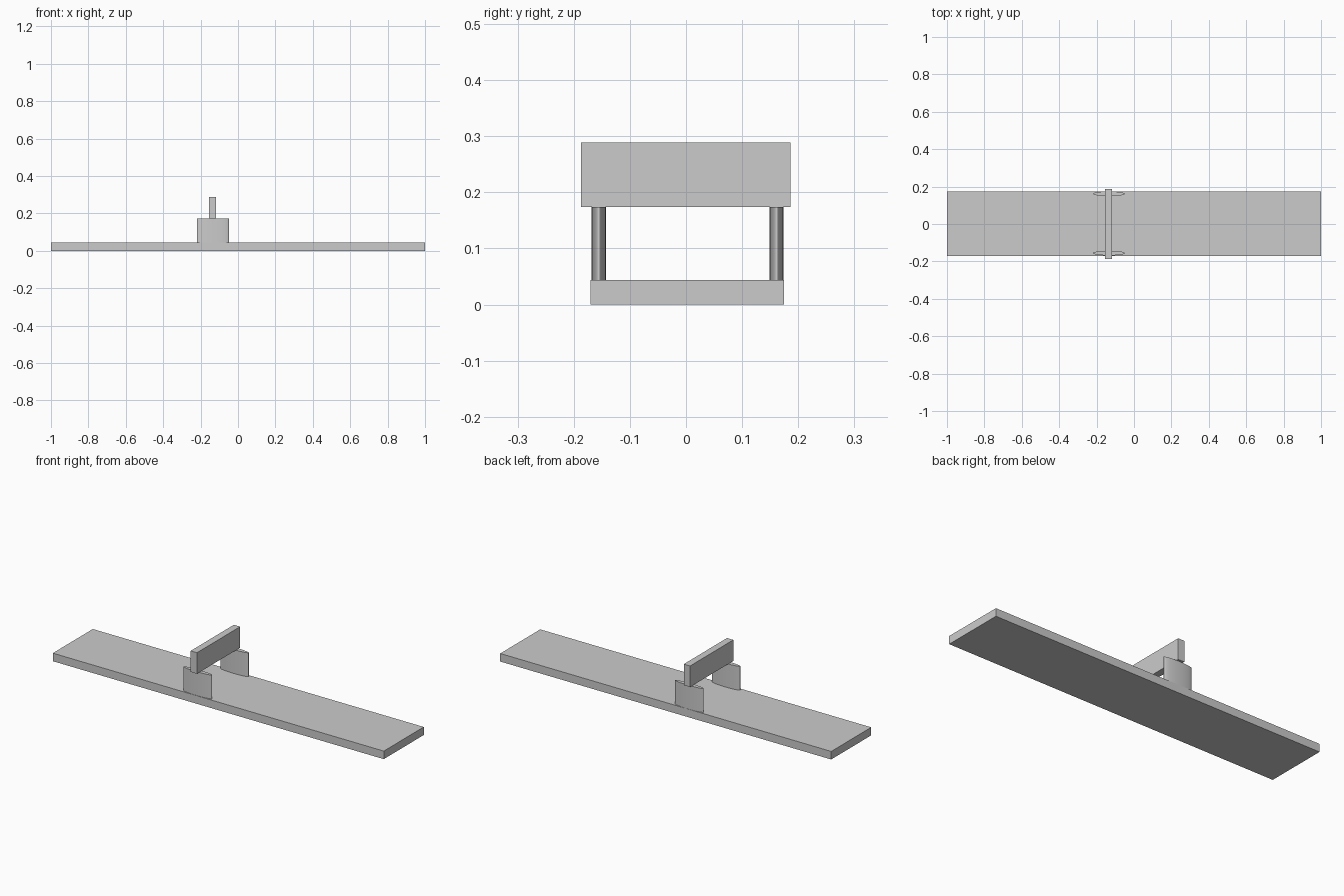
import bpy
from math import radians

if "Cube" in bpy.data.objects:
    bpy.data.objects.remove(bpy.data.objects["Cube"])


def box(name, x0, x1, y0, y1, z0, z1):
    bpy.ops.mesh.primitive_cube_add(
        size=1, location=((x0 + x1) / 2, (y0 + y1) / 2, (z0 + z1) / 2))
    ob = bpy.context.object
    ob.name = name
    ob.scale = (x1 - x0, y1 - y0, z1 - z0)
    bpy.ops.object.transform_apply(location=False, rotation=False, scale=True)
    return ob


def elliptic_post(name, x, y, rx, ry, z0, z1):
    bpy.ops.mesh.primitive_cylinder_add(
        vertices=64, radius=1, depth=z1 - z0, location=(x, y, (z0 + z1) / 2))
    ob = bpy.context.object
    ob.name = name
    ob.scale = (rx, ry, 1)
    bpy.ops.object.transform_apply(location=False, rotation=False, scale=True)
    bpy.ops.object.shade_smooth_by_angle(angle=radians(40))
    return ob


# Long flat base board
box("base_board", -1, 1, -0.170, 0.175, 0, 0.044)

# Thin oval posts along both long edges
for name, y in (("front_post", -0.1555), ("back_post", 0.1615)):
    elliptic_post(name, -0.134, y, 0.0855, 0.0125, 0.042, 0.174)

# Upright crossbar resting on the posts
box("crossbar", -0.155, -0.117, -0.187, 0.186, 0.174, 0.289)
